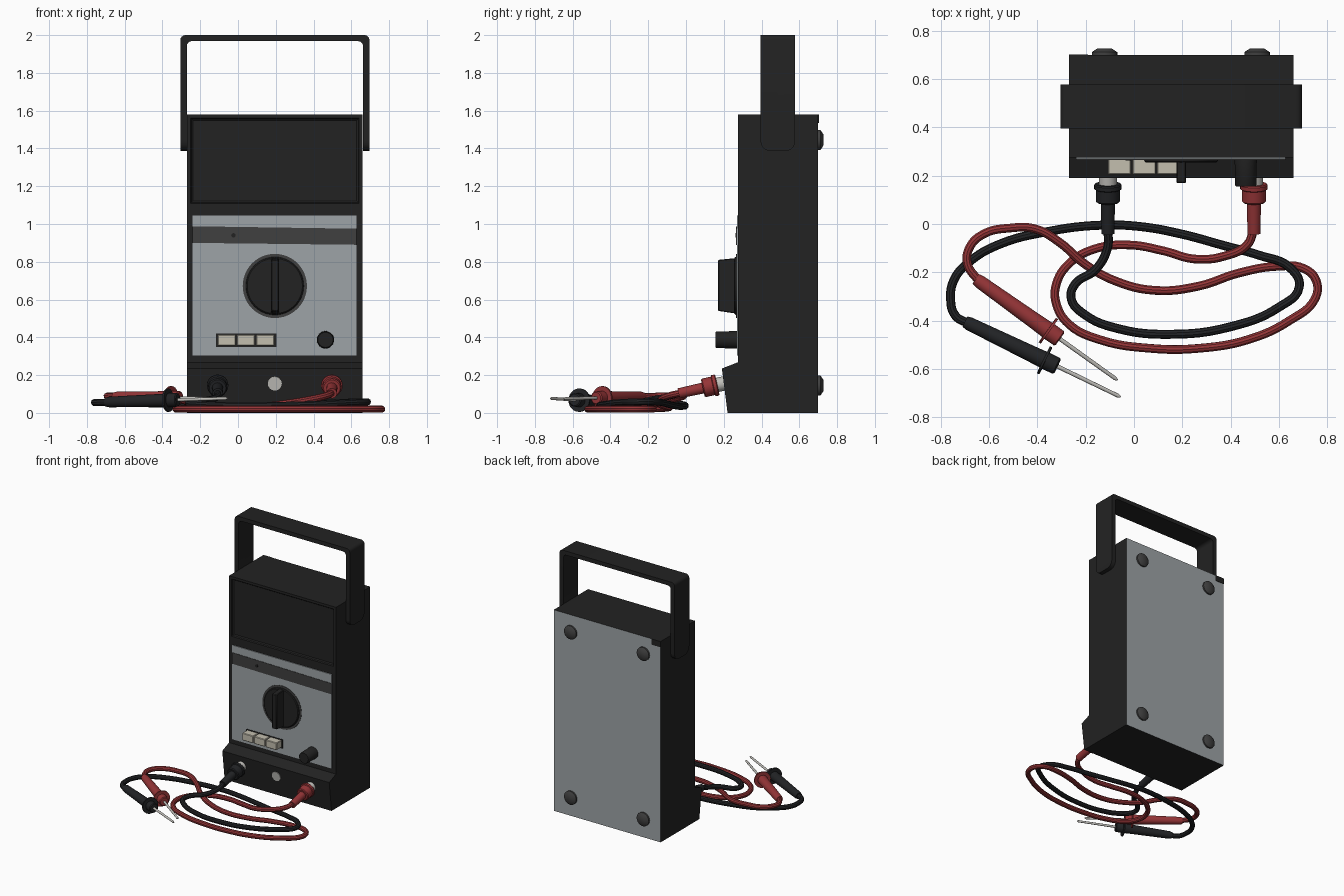
import bpy, bmesh, math
from mathutils import Vector

if "Cube" in bpy.data.objects:
    bpy.data.objects.remove(bpy.data.objects["Cube"])


def material(name, r, g, b):
    m = bpy.data.materials.new(name)
    m.diffuse_color = (r, g, b, 1)
    m.use_nodes = True
    m.node_tree.nodes["Principled BSDF"].inputs["Base Color"].default_value = m.diffuse_color
    return m


BLACK = material("black_plastic", 0.016, 0.016, 0.016)
GREY = material("panel_grey", 0.34, 0.37, 0.385)
STRIPE = material("dark_grey", 0.05, 0.05, 0.05)
BEIGE = material("beige", 0.55, 0.52, 0.43)
METAL = material("pale_metal", 0.52, 0.51, 0.48)
RED = material("red_plastic", 0.30, 0.035, 0.038)
SOOT = material("cable_black", 0.016, 0.017, 0.019)


def finish(name, bm, *mats):
    bmesh.ops.recalc_face_normals(bm, faces=bm.faces)
    me = bpy.data.meshes.new(name)
    bm.to_mesh(me)
    bm.free()
    for m in mats:
        me.materials.append(m)
    me.shade_smooth()
    me.set_sharp_from_angle(angle=math.radians(35))
    ob = bpy.data.objects.new(name, me)
    bpy.context.collection.objects.link(ob)
    return ob


def prism(pts, axis, lo, hi):
    """Extrude a 2D outline along x (points are y,z) or y (points are x,z)."""
    bm = bmesh.new()
    put = (lambda p, d: (d, p[0], p[1])) if axis == "x" else (lambda p, d: (p[0], d, p[1]))
    a = [bm.verts.new(put(p, lo)) for p in pts]
    b = [bm.verts.new(put(p, hi)) for p in pts]
    bm.faces.new(a)
    bm.faces.new(b[::-1])
    for i in range(len(pts)):
        j = (i + 1) % len(pts)
        bm.faces.new((a[i], b[i], b[j], a[j]))
    bmesh.ops.recalc_face_normals(bm, faces=bm.faces)
    return bm


def box(name, x0, x1, y0, y1, z0, z1, mat, bevel=0):
    bm = prism([(x0, z0), (x1, z0), (x1, z1), (x0, z1)], "y", y0, y1)
    if bevel:
        bmesh.ops.bevel(bm, geom=bm.edges[:], offset=bevel, segments=1, affect="EDGES")
    return finish(name, bm, mat)


def lathe(name, profile, origin, direction, mat, segs=24):
    """Turn (distance, radius) pairs around an axis."""
    bm = bmesh.new()
    q = Vector(direction).to_track_quat("Z", "Y")
    rings = []
    for d, r in profile:
        rings.append([bm.verts.new(Vector(origin) + q @ Vector((
            r * math.cos(2 * math.pi * i / segs), r * math.sin(2 * math.pi * i / segs), d)))
            for i in range(segs)])
    bm.faces.new(rings[0])
    bm.faces.new(rings[-1])
    for a, b in zip(rings, rings[1:]):
        for i in range(segs):
            j = (i + 1) % segs
            bm.faces.new((a[i], a[j], b[j], b[i]))
    return finish(name, bm, mat)


def cable(name, pts, mat):
    cu = bpy.data.curves.new(name + "_path", "CURVE")
    cu.dimensions = "3D"
    cu.bevel_depth, cu.bevel_resolution, cu.resolution_u = 0.0185, 3, 6
    cu.use_fill_caps = True
    s = cu.splines.new("BEZIER")
    s.bezier_points.add(len(pts) - 1)
    for bp, p in zip(s.bezier_points, pts):
        bp.co = p
        bp.handle_left_type = bp.handle_right_type = "AUTO"
    tmp = bpy.data.objects.new(name + "_path", cu)
    bpy.context.collection.objects.link(tmp)
    deps = bpy.context.evaluated_depsgraph_get()
    me = bpy.data.meshes.new_from_object(tmp.evaluated_get(deps))
    bpy.data.objects.remove(tmp)
    bm = bmesh.new()
    bm.from_mesh(me)
    me.materials.clear()
    for f in bm.faces:
        f.material_index = 0
    finish(name, bm, mat)


# Case: side profile with projecting foot, recessed display, grey back
X0, X1 = -0.27, 0.66
bm = prism([(0.22, 0), (0.19, 0.235), (0.275, 0.268), (0.275, 1.09), (0.275, 1.58),
            (0.70, 1.58), (0.70, 0)], "x", X0, X1)
for f in bm.faces:
    if f.normal.y > 0.9:
        f.material_index = 1
display = [f for f in bm.faces if f.normal.y < -0.9 and f.calc_center_median().z > 1.2]
bmesh.ops.inset_region(bm, faces=display, thickness=0.028, depth=0)
bmesh.ops.inset_region(bm, faces=display, thickness=0.005, depth=-0.012)
bmesh.ops.inset_region(bm, faces=display, thickness=0.012, depth=-0.006)
finish("case", bm, BLACK, GREY)
box("back_corner_patch", X0, -0.19, 0.699, 0.703, 1.535, 1.58, BLACK)

# Carrying handle: U shape with rounded corners and arm ends
bm = prism([(-0.305, 1.387), (-0.305, 2.0), (0.696, 2.0), (0.696, 1.387), (0.662, 1.387),
            (0.662, 1.968), (-0.271, 1.968), (-0.271, 1.387)], "y", 0.395, 0.577)
corners, ends = [], []
for e in bm.edges:
    d = e.verts[0].co - e.verts[1].co
    mid = (e.verts[0].co + e.verts[1].co) / 2
    if abs(d.y) > 0.1 and mid.z > 1.9:
        corners.append(e)
    if abs(d.x) > 0.01 and mid.z < 1.4:
        ends.append(e)
bmesh.ops.bevel(bm, geom=corners, offset=0.026, segments=4, profile=0.5, affect="EDGES")
bmesh.ops.bevel(bm, geom=[e for e in ends if e.is_valid], offset=0.05, segments=5,
                profile=0.5, affect="EDGES")
finish("handle", bm, BLACK)

# Front panel, stripe and marker dot
FRONT = (0, -1, 0)
box("front_panel", -0.24, 0.627, 0.270, 0.281, 0.305, 1.045, GREY).location.y = 0
box("panel", -0.24, 0.627, 0.269, 0.276, 0.305, 1.045, GREY)
bm = prism([(-0.24, 0.90), (0.627, 0.89), (0.627, 0.975), (-0.24, 0.988)], "y", 0.266, 0.272)
finish("panel_stripe", bm, STRIPE)
lathe("panel_dot", [(0, 0.012), (0.004, 0.012)], (-0.024, 0.267, 0.94), FRONT, BLACK, 12)

# Selector dial
lathe("dial_ring", [(0, 0.17), (0.006, 0.17)], (0.195, 0.272, 0.672), FRONT, STRIPE, 48)
lathe("dial_base", [(0, 0.155), (0.012, 0.152), (0.017, 0.146)], (0.195, 0.272, 0.672), FRONT, BLACK, 48)
bm = prism([(0.27, 0.525), (0.17, 0.54), (0.17, 0.81), (0.27, 0.82)], "x", 0.176, 0.216)
bmesh.ops.bevel(bm, geom=bm.edges[:], offset=0.004, segments=1, affect="EDGES")
finish("dial_grip", bm, BLACK)

# Push buttons and small knob
box("button_frame", -0.116, 0.203, 0.265, 0.272, 0.35, 0.42, BLACK)
for i in range(3):
    x = -0.108 + 0.102 * i
    box(f"button_{i + 1}", x, x + 0.096, 0.205, 0.272, 0.356, 0.414, BEIGE, 0.004)
lathe("small_knob", [(0, 0.046), (0.112, 0.044), (0.118, 0.040)], (0.463, 0.273, 0.387), FRONT, BLACK, 32)

# Screw disc on the lower front
lathe("front_screw", [(0, 0.037), (0.008, 0.037)], (0.195, 0.203, 0.156), (0, -1, -0.12), METAL)

# Four rear feet
for i, x in enumerate((-0.122, 0.51)):
    for j, z in enumerate((0.145, 1.445)):
        lathe(f"rear_foot_{i}{j}", [(-0.005, 0.053), (0.012, 0.053), (0.027, 0.03)],
              (x, 0.70, z), (0, 1, 0), STRIPE)

# Plugs with metal collars
for name, x, mat in (("black", -0.108, SOOT), ("red", 0.497, RED)):
    o, d = (x, 0.21, 0.158), (0, -1, -0.22)
    lathe(name + "_socket", [(0, 0.038), (0.06, 0.038)], o, d, METAL)
    lathe(name + "_plug", [(0.045, 0.053), (0.05, 0.057), (0.066, 0.057), (0.070, 0.050),
                           (0.118, 0.050), (0.124, 0.044), (0.124, 0.029), (0.255, 0.027)], o, d, mat)

# Probes with finger guards and needles
for name, a, b, mat in (("black", (-0.70, -0.405, 0.057), (-0.055, -0.717, 0.077), SOOT),
                        ("red", (-0.655, -0.228, 0.085), (-0.068, -0.647, 0.075), RED)):
    d = Vector(b) - Vector(a)
    L = d.length
    g = 0.51 * L
    lathe(name + "_probe", [(0, 0.024), (0.02, 0.028), (g - 0.06, 0.034), (g - 0.004, 0.036),
                            (g - 0.004, 0.062), (g + 0.006, 0.062), (g + 0.006, 0.037),
                            (g + 0.055, 0.036), (g + 0.06, 0.03)], a, d, mat)
    lathe(name + "_needle", [(g, 0.009), (L - 0.012, 0.008), (L, 0.003)], a, d, METAL, 12)

# Leads lying on the ground
cable("black_lead", [
    (-0.108, -0.02, 0.107), (-0.11, -0.10, 0.085), (-0.16, -0.19, 0.068), (-0.245, -0.25, 0.055),
    (-0.26, -0.31, 0.05), (-0.205, -0.375, 0.045), (-0.06, -0.435, 0.04), (0.15, -0.457, 0.04),
    (0.395, -0.427, 0.045), (0.6, -0.345, 0.055), (0.685, -0.26, 0.058), (0.645, -0.18, 0.058),
    (0.52, -0.13, 0.055), (0.375, -0.09, 0.045), (0.19, -0.04, 0.035), (0.02, -0.01, 0.035),
    (-0.14, -0.005, 0.04), (-0.35, -0.03, 0.045), (-0.56, -0.085, 0.05), (-0.68, -0.155, 0.055),
    (-0.745, -0.23, 0.055), (-0.76, -0.31, 0.055), (-0.74, -0.38, 0.055), (-0.685, -0.413, 0.057)], SOOT)
cable("red_lead", [
    (0.497, -0.02, 0.107), (0.47, -0.085, 0.092), (0.375, -0.133, 0.07), (0.25, -0.145, 0.05),
    (0.125, -0.112, 0.035), (-0.02, -0.087, 0.03), (-0.165, -0.104, 0.025), (-0.27, -0.165, 0.022),
    (-0.322, -0.25, 0.02), (-0.322, -0.33, 0.02), (-0.27, -0.415, 0.02), (-0.14, -0.48, 0.02),
    (0.065, -0.515, 0.02), (0.27, -0.515, 0.02), (0.48, -0.477, 0.02), (0.645, -0.40, 0.02),
    (0.75, -0.31, 0.02), (0.755, -0.235, 0.02), (0.705, -0.185, 0.02), (0.6, -0.175, 0.02),
    (0.435, -0.203, 0.02), (0.27, -0.257, 0.022), (0.085, -0.275, 0.025), (-0.08, -0.235, 0.032),
    (-0.205, -0.165, 0.045), (-0.31, -0.075, 0.07), (-0.41, -0.02, 0.085), (-0.515, -0.017, 0.09),
    (-0.62, -0.04, 0.09), (-0.68, -0.095, 0.09), (-0.69, -0.165, 0.088), (-0.64, -0.24, 0.085)], RED)
